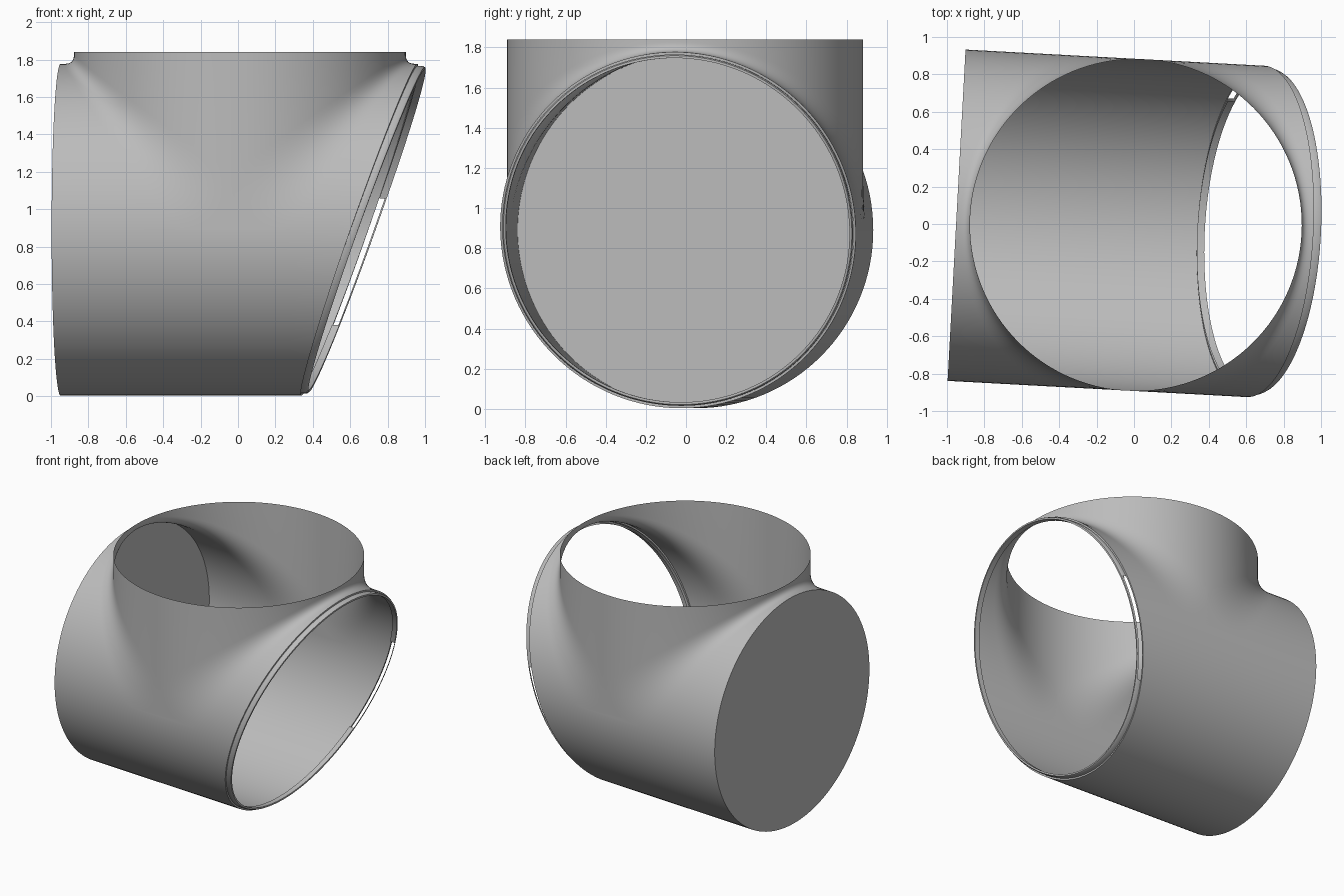
import bpy, bmesh
from math import sin, cos, pi, radians

cube = bpy.data.objects.get("Cube")
if cube:
    bpy.data.objects.remove(cube)

R = 0.887            # radius of both pipes
ZC = 0.89            # height of the horizontal axis
TOP = 1.84           # open top of the branch
LEFT = -0.96         # capped end
BAND = 0.04          # width of the rim band
N = 64               # segments per half circle
STEPS = 10           # segments across the fillet

grey = bpy.data.materials.new("plain_grey")
grey.use_nodes = True
grey.diffuse_color = (0.5, 0.5, 0.5, 1)
grey.node_tree.nodes["Principled BSDF"].inputs["Base Color"].default_value = (0.5, 0.5, 0.5, 1)


class Part:
    """Collects faces by corner position, sharing equal corners."""

    def __init__(self, name):
        self.name, self.bm, self.seen = name, bmesh.new(), {}

    def face(self, *points):
        corners = []
        for p in points:
            key = tuple(round(c, 4) for c in p)
            if key not in self.seen:
                self.seen[key] = self.bm.verts.new(p)
            if self.seen[key] not in corners:
                corners.append(self.seen[key])
        if len(corners) > 2:
            self.bm.faces.new(corners)

    def skin(self, rows, skip=lambda i, j: False):
        for i, (a, b) in enumerate(zip(rows, rows[1:])):
            for j in range(len(a) - 1):
                if not skip(i, j):
                    self.face(a[j], a[j + 1], b[j + 1], b[j])

    def finish(self):
        bmesh.ops.recalc_face_normals(self.bm, faces=self.bm.faces[:])
        mesh = bpy.data.meshes.new(self.name)
        self.bm.to_mesh(mesh)
        self.bm.free()
        mesh.materials.append(grey)
        obj = bpy.data.objects.new(self.name, mesh)
        bpy.context.collection.objects.link(obj)
        obj.location = (0.01, -0.005, 0)
        obj.rotation_euler.z = radians(-3.1)
        bpy.ops.object.select_all(action='DESELECT')
        obj.select_set(True)
        bpy.context.view_layer.objects.active = obj
        bpy.ops.object.shade_smooth_by_angle(angle=radians(35))


def ring(a, x, r=R):
    """Point on the horizontal pipe, angle measured from the top."""
    return (x, r * sin(a), ZC + r * cos(a))


def cut(a):
    """Slanted plane of the open end."""
    return 0.68 + 0.35 * R * cos(a)


def reach(a):
    """Fillet size, wider where the pipes run tangent."""
    return 0.05 + 0.25 * (1 - abs(cos(a)))


def fillet(a, side):
    """Curve from the branch wall to the horizontal wall."""
    c, d = R * cos(a), reach(a)
    points = []
    for k in range(STEPS + 1):
        t = k / STEPS
        points.append((side * (c + d * t * t), R * sin(a), ZC + c + d * (1 - t) ** 2))
    return points


# Branch pipe, fillet and upper half of the horizontal pipe
body = Part("tee_pipe")
half = [-pi / 2 + pi * i / N for i in range(N + 1)]
for side in (-1, 1):
    rows = []
    for a in half:
        end = LEFT if side < 0 else cut(a) - BAND
        rim = (side * R * cos(a), R * sin(a), TOP)
        rows.append([rim] + fillet(a, side) + [ring(a, end)])
    body.skin(rows)

# Flat webs between the two fillets, front and back
for a in (half[0], half[-1]):
    body.skin([fillet(a, -1), fillet(a, 1)])

# Lower half of the horizontal pipe
d = reach(pi / 2)
body.skin([[ring(a + pi, x) for x in (LEFT, -d, d, cut(a + pi) - BAND)] for a in half])
body.finish()

# Closed end
cap = Part("end_cap")
cap.face(*[ring(2 * pi * i / (2 * N), LEFT) for i in range(2 * N)])
cap.finish()

# Stepped rim of the open end, with a narrow slit at the back
rim = Part("open_end_rim")
rows = []
for i in range(2 * N + 1):
    a = pi * i / N
    x = cut(a)
    rows.append([ring(a, x - BAND), ring(a, x - BAND, R - 0.012), ring(a, x - 0.01, R - 0.012),
                 ring(a, x, R - 0.018), ring(a, x, R - 0.03), ring(a, x - BAND, R - 0.03)])
slit = range(int(N * 0.45), int(N * 0.71))
rim.skin(rows, lambda i, j: i in slit and j in (1, 4))
rim.finish()
